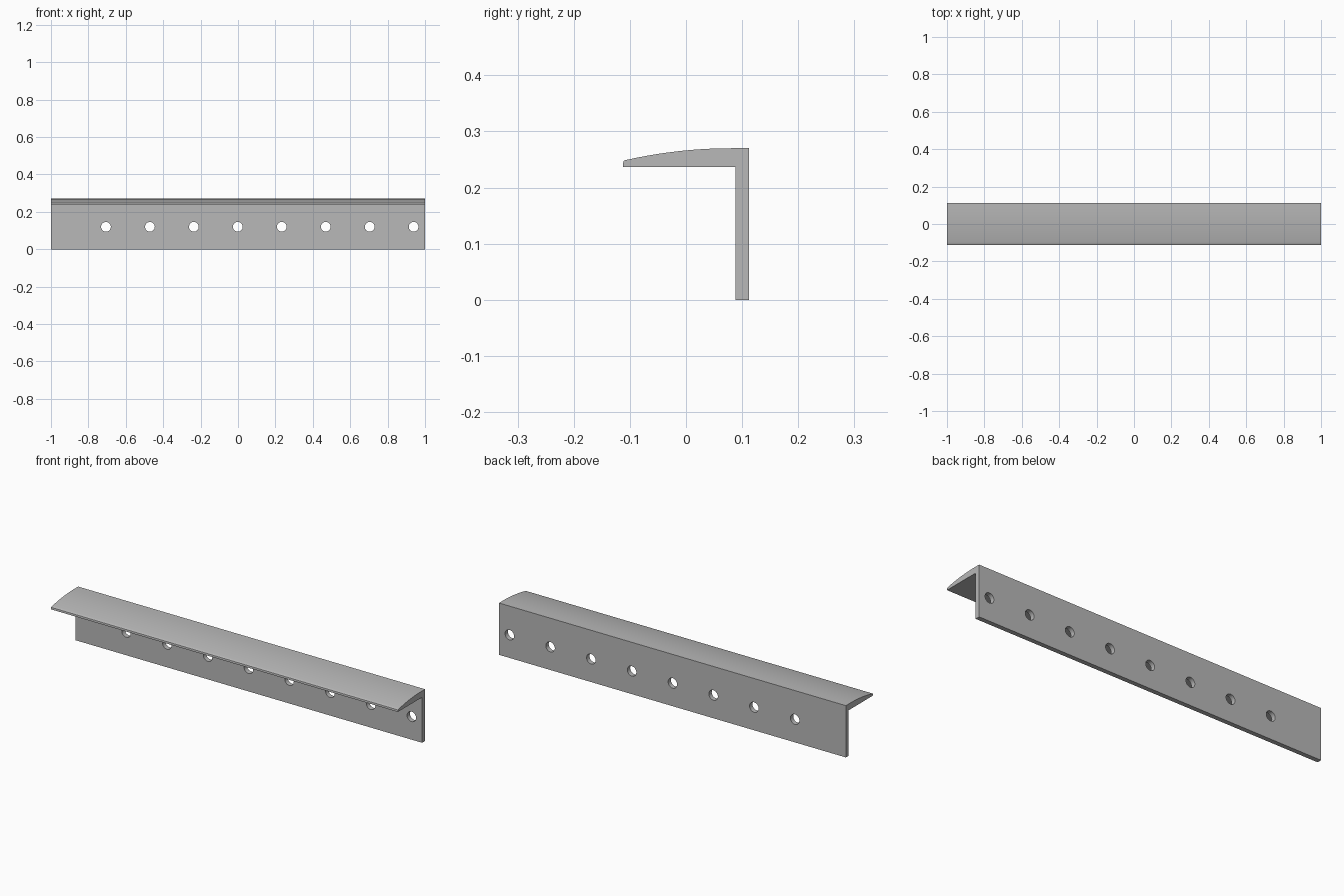
import bpy
import bmesh
from mathutils import Matrix

cube = bpy.data.objects.get("Cube")
if cube:
    bpy.data.objects.remove(cube, do_unlink=True)

# Grey metal
metal = bpy.data.materials.new("grey_metal")
metal.use_nodes = True
colour = (0.48, 0.48, 0.48, 1.0)
metal.diffuse_color = colour
metal.node_tree.nodes["Principled BSDF"].inputs["Base Color"].default_value = colour


def add_object(name, bm):
    bmesh.ops.recalc_face_normals(bm, faces=bm.faces)
    mesh = bpy.data.meshes.new(name)
    bm.to_mesh(mesh)
    bm.free()
    mesh.materials.append(metal)
    obj = bpy.data.objects.new(name, mesh)
    bpy.context.collection.objects.link(obj)
    return obj


# Cross-section (y, z): wall, flat underside, rounded lip, crowned top
BACK, WALL, LIP, CROWN, TOP, UNDER = 0.112, 0.088, -0.112, 0.08, 0.27, 0.237
STEPS = 16
profile = [(BACK, TOP), (BACK, 0), (WALL, 0), (WALL, UNDER),
           (LIP, UNDER), (LIP, 0.244), (LIP + 0.001, 0.247)]
start = LIP + 0.003
for i in range(STEPS + 1):
    y = start + (CROWN - start) * i / STEPS
    profile.append((y, TOP - 0.6 * (CROWN - y) ** 2))

# Angle bar extruded along its length
bm = bmesh.new()
face = bm.faces.new([bm.verts.new((-1, y, z)) for y, z in profile])
ext = bmesh.ops.extrude_face_region(bm, geom=[face], use_keep_orig=True)
verts = [g for g in ext["geom"] if isinstance(g, bmesh.types.BMVert)]
bmesh.ops.translate(bm, verts=verts, vec=(2, 0, 0))
bar = add_object("angle_bar", bm)

# Row of round mounting holes through the wall
bm = bmesh.new()
for i in range(8):
    place = Matrix.Translation((-0.706 + 0.235 * i, 0.1, 0.12)) @ Matrix.Rotation(1.5707963, 4, "X")
    bmesh.ops.create_cone(bm, cap_ends=True, segments=32, radius1=0.026,
                          radius2=0.026, depth=0.08, matrix=place)
cutter = add_object("hole_cutter", bm)
cutter.hide_render = True

cut = bar.modifiers.new("holes", "BOOLEAN")
cut.operation = "DIFFERENCE"
cut.solver = "EXACT"
cut.object = cutter

bpy.ops.object.select_all(action="DESELECT")
bpy.context.view_layer.objects.active = bar
bar.select_set(True)
bpy.ops.object.modifier_apply(modifier=cut.name)
bpy.data.objects.remove(cutter, do_unlink=True)
bpy.ops.object.shade_smooth_by_angle()
